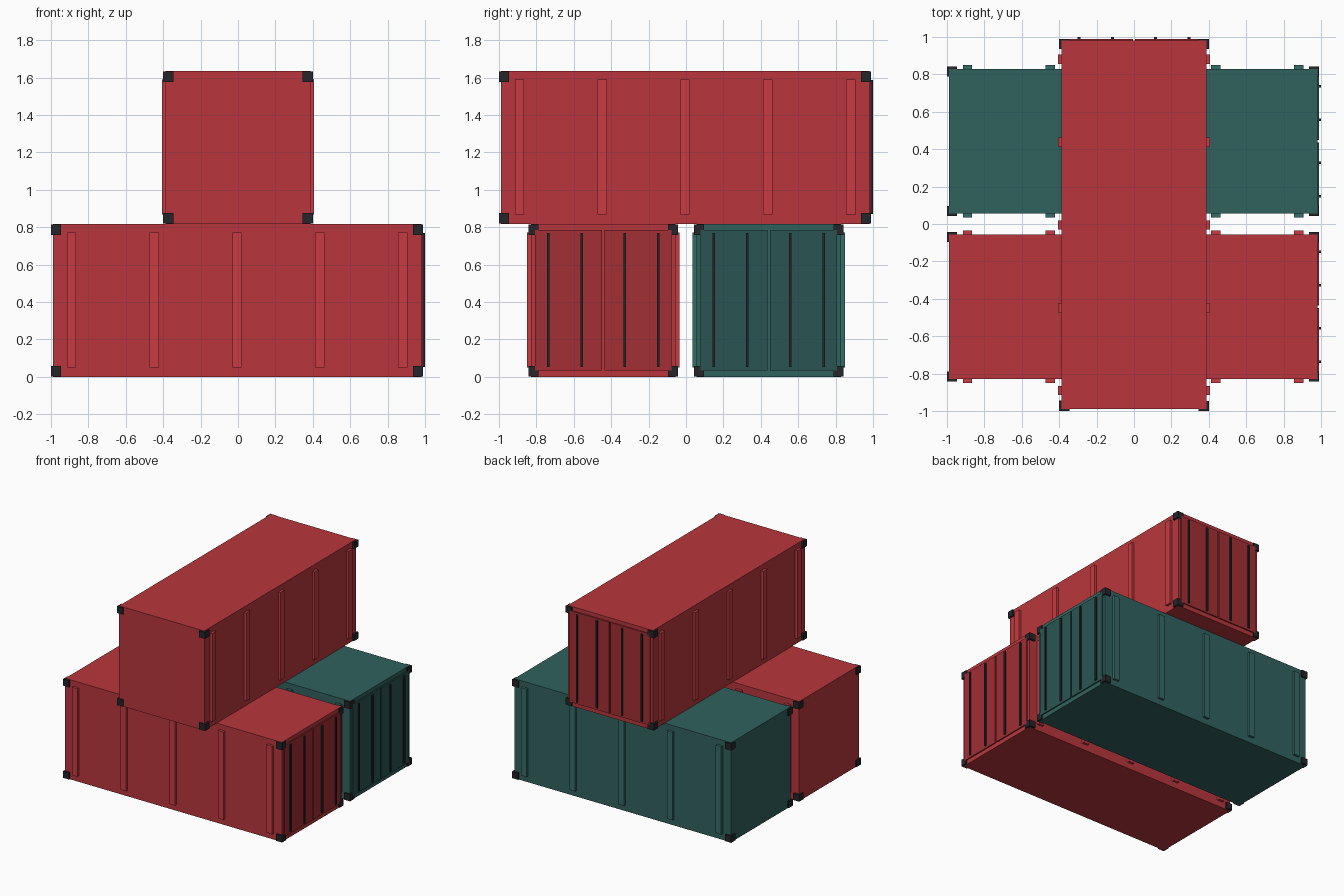
import bpy, bmesh, math
from mathutils import Matrix, Vector

if "Cube" in bpy.data.objects:
    bpy.data.objects.remove(bpy.data.objects["Cube"])

H = 0.818          # container height
CX = -0.005        # body centre along its length (door bars extend past it)
HL, HW = 0.985, 0.387


def material(name, rgb, k=1.0):
    m = bpy.data.materials.new(name)
    m.diffuse_color = (rgb[0] * k, rgb[1] * k, rgb[2] * k, 1)
    m.use_nodes = True
    m.node_tree.nodes["Principled BSDF"].inputs["Base Color"].default_value = m.diffuse_color
    return m


def boxes(name, spans, mat, xf):
    """One object made of boxes given as (x0, x1, y0, y1, z0, z1)."""
    bm = bmesh.new()
    for x0, x1, y0, y1, z0, z1 in spans:
        c = Vector((x0 + x1, y0 + y1, z0 + z1)) / 2
        s = Matrix.Diagonal((x1 - x0, y1 - y0, z1 - z0, 1))
        bmesh.ops.create_cube(bm, size=1, matrix=Matrix.Translation(c) @ s)
    me = bpy.data.meshes.new(name)
    bm.to_mesh(me)
    bm.free()
    me.materials.append(mat)
    ob = bpy.data.objects.new(name, me)
    ob.matrix_world = xf
    bpy.context.collection.objects.link(ob)


def around(c, h):
    return (c - h, c + h)


dark = material("dark_steel", (0.018, 0.018, 0.024))


def container(name, rgb, xf):
    paint = material(name + "_paint", rgb)
    rib_paint = material(name + "_rib_paint", rgb, 1.2)
    door_paint = material(name + "_door_paint", rgb, 0.75)

    # main shell
    boxes(name + "_body", [(CX - HL, CX + HL, -HW, HW, 0, H)], paint, xf)

    # five vertical ribs on each long side
    ribs = [(*around(CX + i * 0.4425, 0.025), *around(s * 0.39, 0.017), 0.05, 0.773)
            for i in range(-2, 3) for s in (-1, 1)]
    boxes(name + "_side_ribs", ribs, rib_paint, xf)

    # corner castings, slightly proud of the shell
    corners = [(*around(CX + sx * 0.9675, 0.0275), *around(sy * 0.373, 0.0275),
                *around(z, 0.0275))
               for sx in (-1, 1) for sy in (-1, 1) for z in (0.0305, H - 0.0305)]
    boxes(name + "_corner_castings", corners, dark, xf)

    # two door leaves with a narrow gap between them
    xd = CX + HL
    leaves = [(xd - 0.01, xd + 0.010, *around(s * 0.1855, 0.1795), 0.035, 0.786)
              for s in (-1, 1)]
    boxes(name + "_door_leaves", leaves, door_paint, xf)

    # locking bars on the doors
    bars = [(xd, 1.0, *around(y, 0.0075), 0.053, 0.77)
            for y in (-0.294, -0.115, 0.115, 0.294)]
    boxes(name + "_locking_bars", bars, dark, xf)


red = (0.48, 0.037, 0.045)
teal = (0.03, 0.122, 0.114)

container("front_container", red, Matrix.Translation((0, -0.4425, 0)))
container("back_container", teal, Matrix.Translation((0, 0.4425, 0)))
# top container lies crosswise with its doors to the back
container("top_container", red,
          Matrix.Translation((0, 0, H)) @ Matrix.Rotation(math.pi / 2, 4, 'Z'))
